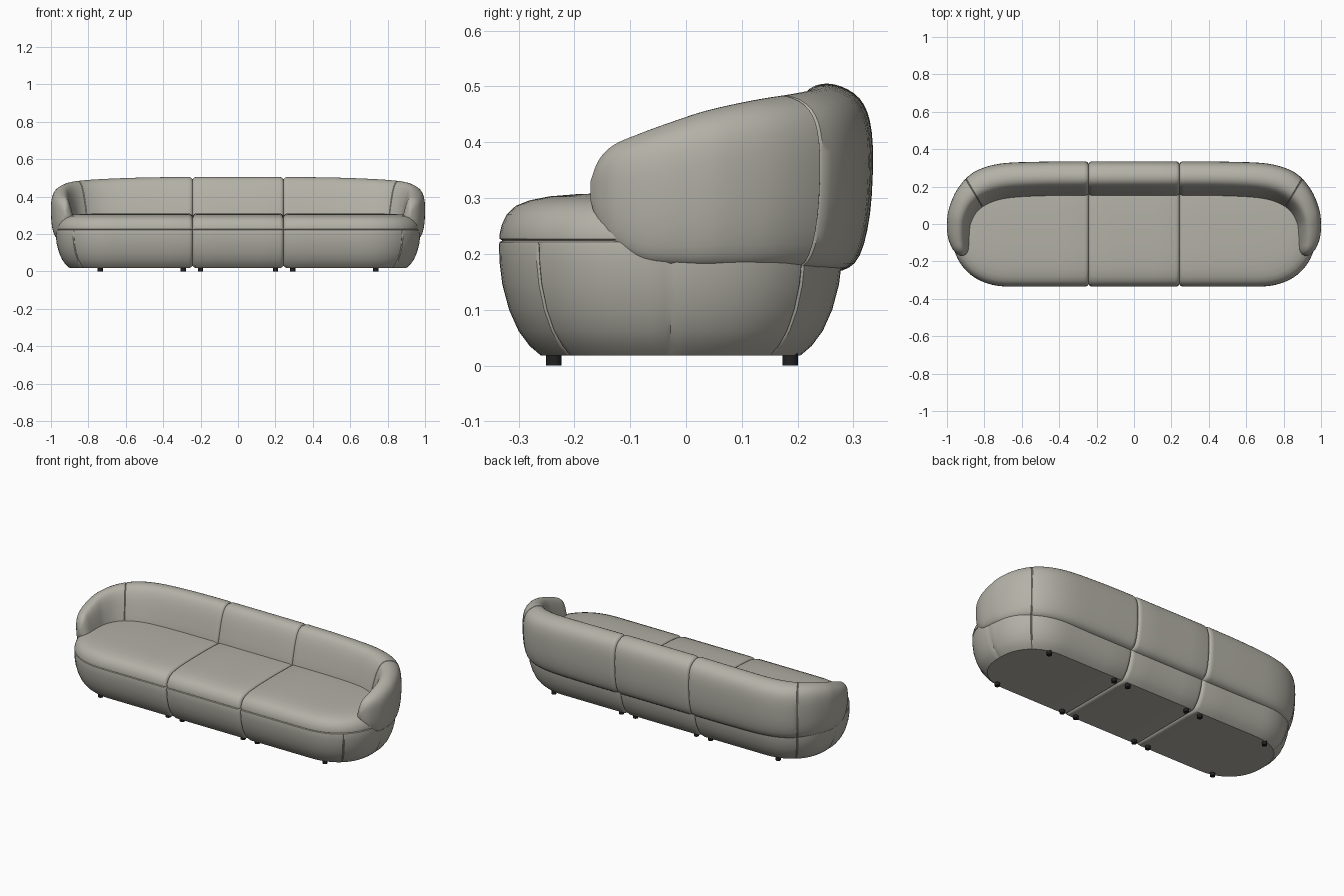
import bpy, bmesh, math
from mathutils import Vector

old = bpy.data.objects.get("Cube")
if old:
    bpy.data.objects.remove(old)


def material(name, rgb, rough):
    m = bpy.data.materials.new(name)
    m.use_nodes = True
    m.diffuse_color = (*rgb, 1)
    b = m.node_tree.nodes["Principled BSDF"]
    b.inputs["Base Color"].default_value = (*rgb, 1)
    b.inputs["Roughness"].default_value = rough
    return m


FABRIC = material("warm grey upholstery", (0.45, 0.44, 0.385), 0.8)
BLACK = material("black foot", (0.015, 0.015, 0.015), 0.5)


def finish(bm, name, mat):
    bmesh.ops.recalc_face_normals(bm, faces=bm.faces)
    me = bpy.data.meshes.new(name)
    bm.to_mesh(me)
    bm.free()
    me.materials.append(mat)
    ob = bpy.data.objects.new(name, me)
    bpy.context.collection.objects.link(ob)
    bpy.ops.object.select_all(action="DESELECT")
    ob.select_set(True)
    bpy.context.view_layer.objects.active = ob
    bpy.ops.object.shade_smooth_by_angle(angle=math.radians(36))


def spline(keys, t, closed=False):
    """Catmull-Rom interpolation of vector keys at parameter t."""
    n = len(keys)
    i = int(math.floor(t)) if closed else min(int(t), n - 2)
    f = t - i
    pick = lambda k: Vector(keys[k % n] if closed else keys[max(0, min(n - 1, k))])
    a, b, c, d = (pick(i + k) for k in (-1, 0, 1, 2))
    return b + 0.5 * f * (c - a + f * (2 * a - 5 * b + 4 * c - d + f * (3 * (b - c) + d - a)))


def bridge(bm, loops):
    for r, s in zip(loops, loops[1:]):
        n = len(r)
        for i in range(n):
            j = (i + 1) % n
            bm.faces.new((r[i], r[j], s[j], s[i]))


# Module seams: distance from the seam and depth of the pinch there
SEAM_X = 0.243
GROOVE = [(-0.022, 0), (-0.012, 0.002), (-0.006, 0.005), (-0.002, 0.01), (0, 0.014),
          (0.002, 0.01), (0.006, 0.005), (0.012, 0.002), (0.022, 0)]
STRAIGHT = [(0, 0), (0.11, 0)] + [(SEAM_X + d, p) for d, p in GROOVE]
STITCH = 0.003


# Seat base: rounded-end outline lofted through inset heights
def seat_base():
    end_x, end_a, half_y, mid_y, power = 0.655, 0.32, 0.3075, -0.0275, 2 / 2.3
    corner = 0.84
    angles = [(math.pi / 2 * k / 18, 0) for k in range(1, 19)]
    angles += [(0.0, STITCH), (0.02, 0), (corner - 0.015, 0), (corner, STITCH), (corner + 0.015, 0)]
    angles.sort(reverse=True)
    profile = [(0.15, 0.018), (0.075, 0.018), (0.055, 0.035), (0.035, 0.062), (0.018, 0.1),
               (0.006, 0.145), (0.001, 0.185), (0, 0.216), (0.001, 0.221), (0.006, 0.224),
               (0.001, 0.227), (0.001, 0.235), (0.005, 0.252), (0.014, 0.271), (0.03, 0.286),
               (0.055, 0.296), (0.09, 0.303), (0.14, 0.307), (0.2, 0.309), (0.27, 0.31)]
    bm = bmesh.new()
    loops = []
    for inset, z in profile:
        nz = max(-1, min(1, (z - 0.17) / 0.12))
        half = []
        for x, p in STRAIGHT + [(0.4, 0), (0.53, 0)]:
            half.append((x, half_y - inset - p * (inset < 0.15), z - p * nz))
        for th, p in angles:
            p = p if 0.018 < z < 0.22 else 0
            c, s = max(0, math.cos(th)) ** power, math.sin(th) ** power
            half.append((end_x + (end_a - inset - p) * c, (half_y - inset - p) * s, z - p * nz))
        front = [(-x, -h, zz) for x, h, zz in half[:0:-1]] + [(x, -h, zz) for x, h, zz in half]
        back = [(x, -y, zz) for x, y, zz in front[-2:0:-1]]
        loops.append([bm.verts.new((x, mid_y + y, zz)) for x, y, zz in front + back])
    bridge(bm, loops)
    for ring in (loops[0], loops[-1]):
        n = len(ring)
        for i in range(n // 2):
            quad = [ring[i], ring[i + 1], ring[(n - i - 1) % n], ring[(n - i) % n]]
            bm.faces.new(list(dict.fromkeys(quad)))
    finish(bm, "seat_base", FABRIC)


seat_base()

# Wraparound back and arms: padded section swept along a U path
# Section: fraction inward from the outer face, fraction of height
SECTION = [(0.3, 0), (0.13, 0.08), (0.03, 0.3), (0, 0.6), (0.03, 0.8), (0.13, 0.92), (0.31, 0.985),
           (0.5, 0.998), (0.66, 0.95), (0.79, 0.82), (0.91, 0.6), (1, 0.36), (0.98, 0.14),
           (0.82, 0.02), (0.55, 0)]
# Path: inner x, y, outer x, y, bottom, top
PATH = [(0.27, 0.15, 0.27, 0.335, 0.17, 0.505),
        (0.5, 0.148, 0.5, 0.333, 0.17, 0.502),
        (0.68, 0.135, 0.72, 0.322, 0.17, 0.495),
        (0.78, 0.105, 0.86, 0.275, 0.172, 0.487),
        (0.84, 0.06, 0.945, 0.185, 0.175, 0.476),
        (0.87, 0.0, 0.99, 0.08, 0.176, 0.458),
        (0.875, -0.05, 1.0, 0.0, 0.178, 0.437),
        (0.877, -0.1, 0.995, -0.07, 0.185, 0.415),
        (0.882, -0.135, 0.975, -0.125, 0.213, 0.395),
        (0.895, -0.158, 0.952, -0.155, 0.25, 0.368),
        (0.915, -0.171, 0.928, -0.171, 0.295, 0.33)]


def back_and_arms():
    count = 45
    shape = [spline(SECTION, len(SECTION) * k / count, True) for k in range(count)]
    stations = [((x, 0.15, x, 0.335, 0.17, 0.505), p) for x, p in STRAIGHT]
    seam = 3.4
    params = [(k / 5, 0) for k in range(5 * (len(PATH) - 1) + 1) if k != 17]
    params += [(seam - 0.03, 0), (seam, STITCH), (seam + 0.03, 0)]
    stations += [(spline(PATH, t), p) for t, p in sorted(params)]

    def loop(key, pinch, side):
        ix, iy, ox, oy, low, high = key
        inner, outer = Vector((ix, iy)), Vector((ox, oy))
        wide, tall = (outer - inner).length, high - low
        su, sv = 1 - 2 * pinch / wide, 1 - 2 * pinch / tall
        pts = []
        for u, v in shape:
            p = outer.lerp(inner, 0.5 + (u - 0.5) * su)
            pts.append(bm.verts.new((side * p.x, p.y, low + tall * (0.5 + (v - 0.5) * sv))))
        return pts

    bm = bmesh.new()
    loops = [loop(k, p, -1) for k, p in stations[:0:-1]] + [loop(k, p, 1) for k, p in stations]
    bridge(bm, loops)
    bm.faces.new(loops[0])
    bm.faces.new(loops[-1])
    finish(bm, "back_and_arms", FABRIC)


back_and_arms()

# Feet: four under each module
for side, label in ((-1, "right"), (1, "left")):
    for y, row in ((-0.237, "front"), (0.187, "rear")):
        for x, place in ((0.2, "centre"), (0.293, "inner"), (0.737, "outer")):
            bm = bmesh.new()
            bmesh.ops.create_cone(bm, cap_ends=True, segments=20, radius1=0.014, radius2=0.014, depth=0.022)
            bmesh.ops.translate(bm, verts=bm.verts, vec=(side * x, y, 0.011))
            finish(bm, f"{row}_{label}_{place}_foot", BLACK)
